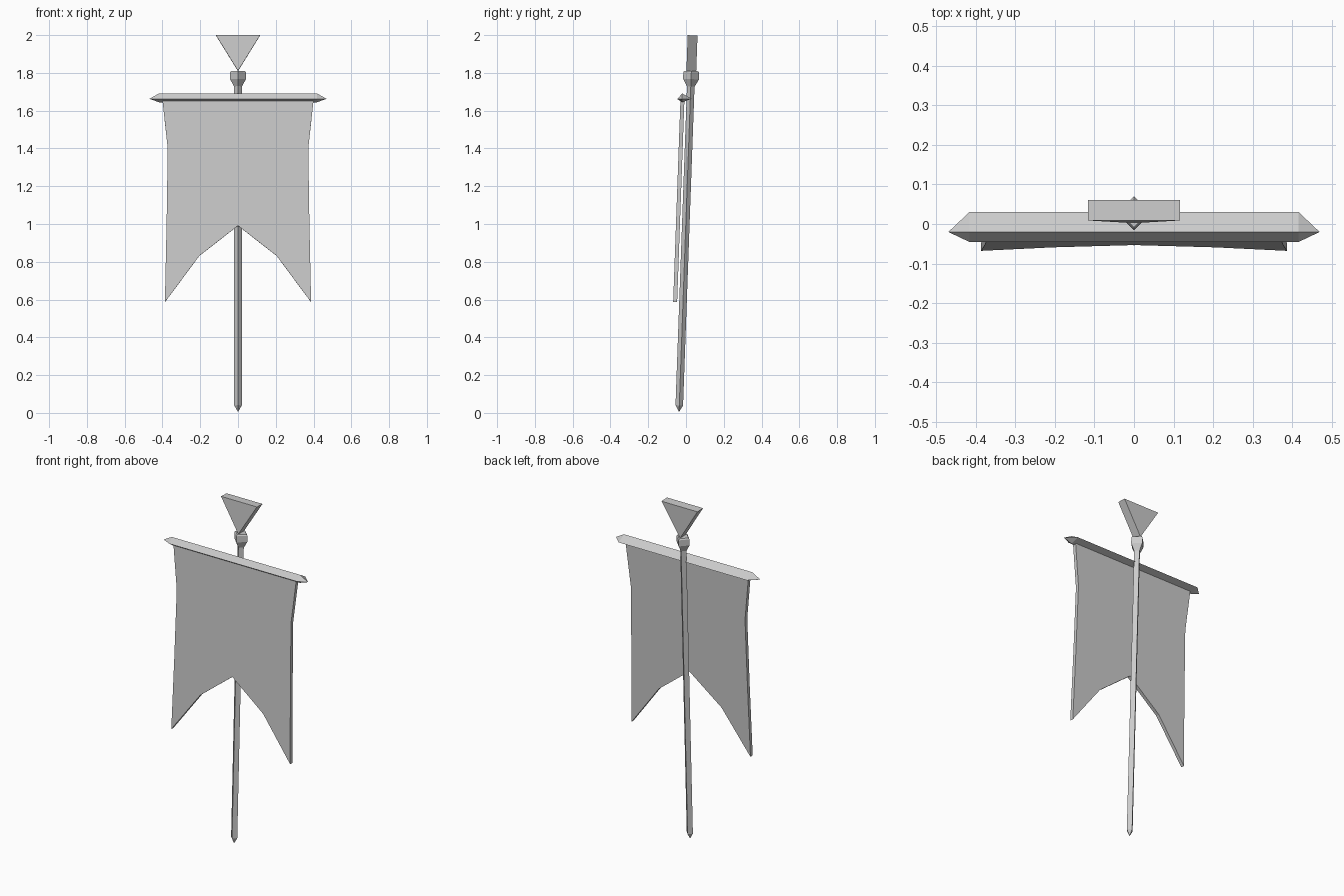
import bpy, bmesh, math
from mathutils import Matrix, Vector

cube = bpy.data.objects.get("Cube")
if cube:
    bpy.data.objects.remove(cube, do_unlink=True)

grey = bpy.data.materials.new("plain grey")
grey.use_nodes = True
GREY = (0.6, 0.6, 0.6, 1)
grey.diffuse_color = GREY
grey.node_tree.nodes["Principled BSDF"].inputs["Base Color"].default_value = GREY

# The whole standard leans back slightly
LEAN = Matrix.Translation((0, -0.037, 0)) @ Matrix.Rotation(-math.atan(0.036), 4, 'X')


def finish(name, bm):
    bmesh.ops.recalc_face_normals(bm, faces=bm.faces)
    bm.transform(LEAN)
    mesh = bpy.data.meshes.new(name)
    bm.to_mesh(mesh)
    bm.free()
    mesh.materials.append(grey)
    obj = bpy.data.objects.new(name, mesh)
    bpy.context.collection.objects.link(obj)
    return obj


def diamond_column(name, profile):
    """Stack of four-sided rings (radius, height); radius 0 makes a point."""
    bm = bmesh.new()
    rings = []
    for r, z in profile:
        count = 4 if r else 1
        rings.append([bm.verts.new((r * math.cos(i * math.pi / 2),
                                    r * math.sin(i * math.pi / 2), z)) for i in range(count)])
    for a, b in zip(rings, rings[1:]):
        for i in range(4):
            j = (i + 1) % 4
            if len(a) == 1:
                bm.faces.new((a[0], b[j], b[i]))
            else:
                bm.faces.new((a[i], a[j], b[j], b[i]))
    for ring in (rings[0], rings[-1]):
        if len(ring) == 4:
            bm.faces.new(ring)
    return finish(name, bm)


def slab(name, outline, y0, y1):
    """Extrude an x-z outline from y0 to y1."""
    bm = bmesh.new()
    face = bm.faces.new([bm.verts.new((x, y0, z)) for x, z in outline])
    ext = bmesh.ops.extrude_face_region(bm, geom=[face])["geom"]
    bmesh.ops.translate(bm, vec=(0, y1 - y0, 0),
                        verts=[v for v in ext if isinstance(v, bmesh.types.BMVert)])
    return finish(name, bm)


# Pole with pointed foot, and the collar at its top
diamond_column("pole", [(0, 0.005), (0.02, 0.04), (0.02, 1.75)])
diamond_column("collar", [(0.021, 1.73), (0.042, 1.768), (0.042, 1.804), (0.036, 1.811)])

# Triangular finial
slab("finial", [(0, 1.811), (0.117, 2.0), (-0.117, 2.0)], -0.026, 0.026)

# Swallow-tailed cloth
right_edge = [(0.40, 1.655), (0.372, 1.40), (0.378, 1.0), (0.387, 0.585), (0.205, 0.83)]
outline = right_edge + [(0, 0.99)] + [(-x, z) for x, z in reversed(right_edge)]
slab("banner_cloth", outline, -0.052, -0.031)

# Crossbar with a kite section and pointed ends
bm = bmesh.new()
section = [(-0.044, 1.691), (-0.068, 1.66), (-0.043, 1.644), (0.007, 1.664)]
ends = [[bm.verts.new((s * 0.417, y, z)) for y, z in section] for s in (-1, 1)]
tips = [bm.verts.new((s * 0.47, -0.043, 1.662)) for s in (-1, 1)]
for i in range(4):
    j = (i + 1) % 4
    bm.faces.new((ends[0][i], ends[0][j], ends[1][j], ends[1][i]))
    for ring, tip in zip(ends, tips):
        bm.faces.new((ring[i], ring[j], tip))
finish("crossbar", bm)
